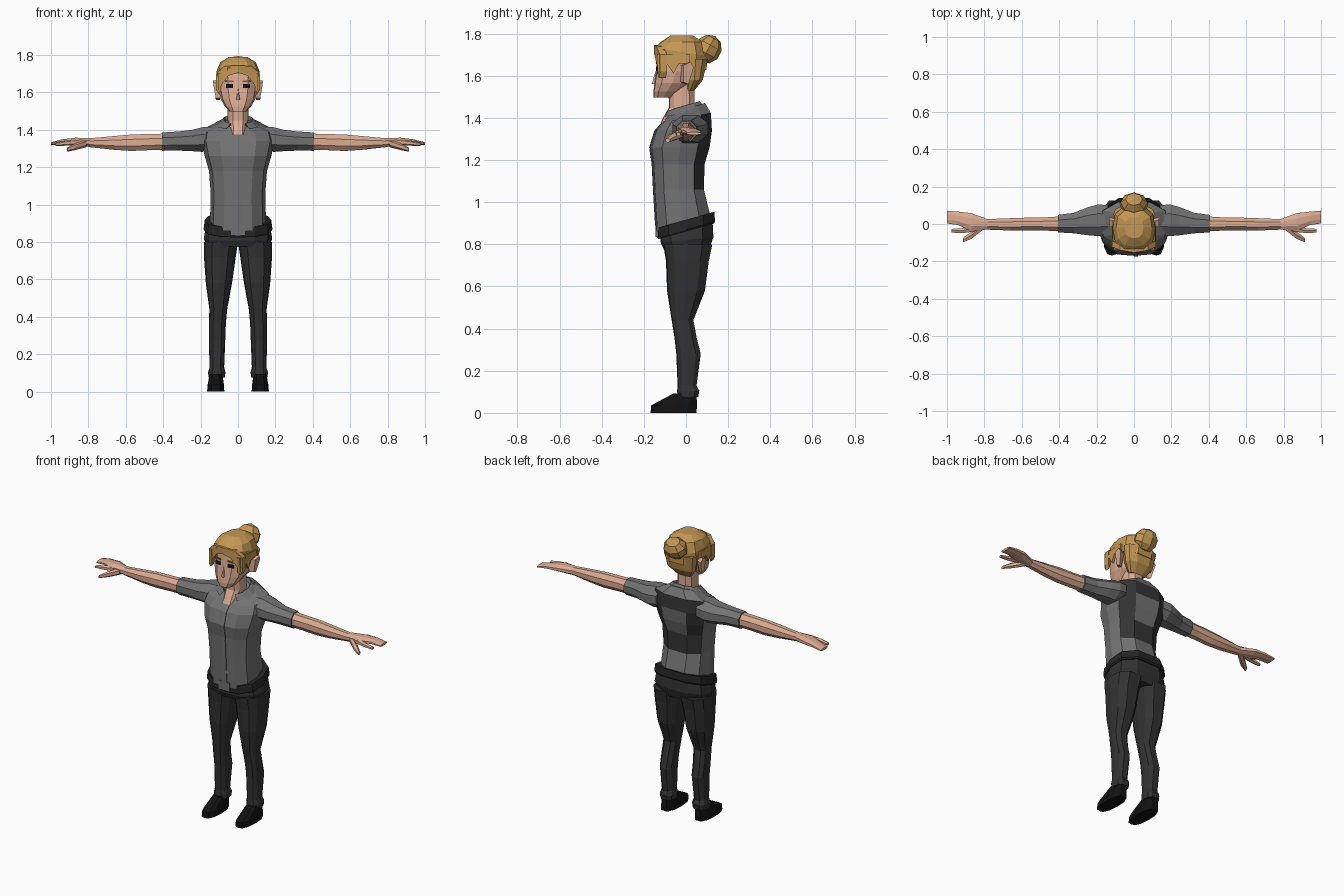
import bpy, bmesh, math
from mathutils import Matrix, Vector

if "Cube" in bpy.data.objects:
    bpy.data.objects.remove(bpy.data.objects["Cube"])


def material(name, r, g, b):
    m = bpy.data.materials.new(name)
    m.diffuse_color = (r, g, b, 1)
    m.use_nodes = True
    m.node_tree.nodes["Principled BSDF"].inputs["Base Color"].default_value = m.diffuse_color
    return m


SKIN = material("skin", 0.72, 0.41, 0.29)
HAIR = material("golden hair", 0.55, 0.31, 0.09)
BROW = material("brown brow", 0.22, 0.11, 0.03)
SHIRT = material("grey shirt", 0.17, 0.17, 0.17)
DARK = material("dark shirt back", 0.035, 0.035, 0.035)
PANTS = material("charcoal trousers", 0.032, 0.032, 0.032)
BELT = material("belt", 0.018, 0.018, 0.018)
BUCKLE = material("buckle grey", 0.16, 0.16, 0.16)
BLACK = material("black", 0.006, 0.006, 0.006)

# Half of a body cross-section, front to back, in -1..1
HALF = [(0, -1), (.5, -.95), (.88, -.6), (1, 0), (.9, .6), (.45, 1)]
SECTION = HALF + [(-x, y) for x, y in reversed(HALF[1:])]


def finish(name, bm, mats, mirror=False, rule=None):
    bmesh.ops.recalc_face_normals(bm, faces=bm.faces)
    me = bpy.data.meshes.new(name)
    if rule:
        for f in bm.faces:
            f.material_index = rule(f.calc_center_median())
    bm.to_mesh(me)
    bm.free()
    for m in mats:
        me.materials.append(m)
    ob = bpy.data.objects.new(name, me)
    bpy.context.collection.objects.link(ob)
    if mirror:
        mod = ob.modifiers.new("mirror", 'MIRROR')
        mod.use_mirror_merge = False
    return ob


def slab(x0, x1, y0, y1, z, tilt=0):
    """Horizontal body section; tilt raises it towards the back."""
    cx, cy, rx, ry = (x0 + x1) / 2, (y0 + y1) / 2, (x1 - x0) / 2, (y1 - y0) / 2
    return [Vector((cx + rx * x, cy + ry * y, z + tilt * (cy + ry * y))) for x, y in SECTION]


def body(hw, y0, y1, z, tilt=0):
    return slab(-hw, hw, y0, y1, z, tilt)


def limb(x, y, z, ry, rz, n=8):
    """Upright section of an arm that runs along x."""
    k = 1 / math.cos(math.pi / n)
    a = [(i + .5) * 2 * math.pi / n for i in range(n)]
    return [Vector((x, y + k * ry * math.cos(t), z + k * rz * math.sin(t))) for t in a]


def loft(rings, cap=True):
    bm = bmesh.new()
    rows = [[bm.verts.new(p) for p in r] for r in rings]
    n = len(rows[0])
    for a, b in zip(rows, rows[1:]):
        for i in range(n):
            j = (i + 1) % n
            bm.faces.new((a[i], a[j], b[j], b[i]))
    if cap:
        bm.faces.new(rows[0])
        bm.faces.new(rows[-1])
    return bm


def prism(a, b):
    """Solid between two matching outlines."""
    return loft([[Vector(p) for p in a], [Vector(p) for p in b]])


def box(centre, size, turn=0):
    bm = bmesh.new()
    bmesh.ops.create_cube(bm, size=1, matrix=Matrix.Translation(centre)
                          @ Matrix.Rotation(turn, 4, 'Z') @ Matrix.Diagonal((*size, 1)))
    return bm


# Shirt, with a dark back panel around a grey patch
def shirt_rule(c):
    back = c.y > .045 and 1.06 < c.z < 1.41
    patch = abs(c.x) < .03 and 1.18 < c.z < 1.34
    return 1 if back and not patch else 0


finish("shirt", loft([
    body(.150, -.142, .118, .895, .25), body(.146, -.152, .085, 1.06), body(.155, -.158, .088, 1.18),
    body(.178, -.170, .112, 1.26), body(.195, -.145, .123, 1.34), body(.185, -.112, .118, 1.40, .2),
    body(.09, -.085, .09, 1.44, .35)]), [SHIRT, DARK], rule=shirt_rule)
front = [(-.144, .89), (-.154, 1.06), (-.160, 1.18), (-.172, 1.26), (-.147, 1.34), (-.116, 1.375)]
finish("shirt_placket", loft([[Vector((x, y + d, z)) for x, d in
       ((.0, -.003), (.022, -.001), (.022, .006), (.0, .004))] for y, z in front]), [SHIRT])
finish("sleeve", loft([
    limb(.14, .02, 1.355, .08, .06), limb(.19, .02, 1.348, .085, .066), limb(.245, .015, 1.343, .075, .057),
    limb(.32, .005, 1.34, .055, .051), limb(.405, .002, 1.337, .047, .049)]), [SHIRT], mirror=True)

# Open collar: the front point of each section is removed
bm = loft([body(.12, -.105, .093, 1.425, .2), body(.078, -.088, .065, 1.46, .3),
           body(.062, -.07, .045, 1.42, .3)], cap=False)
bmesh.ops.delete(bm, geom=[v for v in bm.verts if abs(v.co.x) < .001 and v.co.y < 0], context='VERTS')
finish("collar", bm, [SHIRT])

# Forearm, hand and fingers
finish("forearm", loft([
    limb(.37, .002, 1.337, .040, .043), limb(.46, .0, 1.335, .036, .043), limb(.57, .0, 1.331, .034, .044),
    limb(.66, -.002, 1.330, .033, .037), limb(.79, -.002, 1.331, .028, .024)]), [SKIN], mirror=True)
finish("hand", loft([
    limb(.78, -.002, 1.331, .027, .024), limb(.87, .01, 1.338, .048, .02),
    limb(.94, .03, 1.335, .036, .014), limb(1.0, .037, 1.326, .034, .007)]), [SKIN], mirror=True)
finish("index_finger", loft([
    limb(.85, -.02, 1.335, .02, .016, 6), limb(.92, -.036, 1.329, .013, .012, 6),
    limb(.975, -.036, 1.322, .01, .008, 6)]), [SKIN], mirror=True)
finish("thumb", loft([
    limb(.81, -.015, 1.328, .018, .018, 6), limb(.87, -.06, 1.31, .02, .016, 6),
    limb(.915, -.087, 1.293, .011, .009, 6)]), [SKIN], mirror=True)

# Trousers, belt and shoes
finish("trouser_hips", loft([
    body(.17, -.105, .11, .775), body(.183, -.12, .13, .82, .1), body(.168, -.125, .125, .9, .25)]), [PANTS])
finish("trouser_leg", loft([
    slab(.0, .183, -.108, .125, .80), slab(.012, .182, -.095, .108, .72), slab(.032, .172, -.09, .09, .58),
    slab(.058, .153, -.068, .035, .44), slab(.065, .156, -.055, .05, .36), slab(.068, .156, -.046, .07, .28),
    slab(.074, .152, -.04, .05, .13), slab(.067, .16, -.042, .063, .105), slab(.07, .158, -.04, .058, .075)]),
    [PANTS], mirror=True)
finish("belt", loft([body(.18, -.133, .132, .862, .28), body(.184, -.137, .138, .87, .28),
                     body(.178, -.137, .134, .917, .28)]), [BELT])
finish("belt_buckle", box((0, -.137, .862), (.08, .014, .056)), [BUCKLE])
finish("shoe", loft([slab(.073, .165, -.168, .05, 0), slab(.075, .163, -.166, .052, .035),
                     slab(.083, .152, -.06, .05, .092)]), [BLACK], mirror=True)

# Neck and head
finish("neck", loft([body(.05, -.122, .04, 1.375), body(.05, -.098, .04, 1.42),
                     body(.056, -.08, .04, 1.45), body(.055, -.085, .04, 1.56)]), [SKIN])
finish("head", loft([
    body(.045, -.154, -.06, 1.497), body(.07, -.155, -.03, 1.525), body(.093, -.15, .02, 1.565),
    body(.105, -.142, .05, 1.62), body(.106, -.135, .07, 1.70), body(.08, -.1, .05, 1.75)]), [SKIN])
finish("nose", prism([(-.014, -.14, 1.56), (.014, -.14, 1.56), (0, -.13, 1.63)],
                     [(-.006, -.163, 1.562), (.006, -.163, 1.562), (0, -.143, 1.625)]), [SKIN])
ear = [(-.025, 1.57), (.0, 1.56), (.025, 1.64), (.01, 1.665), (-.025, 1.65)]
finish("ear", prism([(.095, y, z) for y, z in ear], [(.118 + .4 * (z - 1.56) * .4, y + .012, z) for y, z in ear]),
       [SKIN], mirror=True)
finish("eye", box((.045, -.136, 1.634), (.036, .009, .021), .17), [BLACK], mirror=True)
finish("eyebrow", box((.047, -.135, 1.66), (.046, .009, .009), .17), [BROW], mirror=True)

# Hair: crown, nape, parted fringe, side locks and bun
finish("hair_crown", loft([
    body(.112, -.146, .098, 1.66, -.35), body(.114, -.148, .10, 1.71, -.15),
    body(.096, -.12, .08, 1.76), body(.05, -.075, .035, 1.79)]), [HAIR])
finish("hair_nape", loft([body(.055, .0, .04, 1.53), body(.095, .0, .08, 1.58),
                          body(.112, -.01, .102, 1.68)]), [HAIR])
fringe = [(0, 1.705), (.05, 1.69), (.088, 1.64), (.104, 1.59), (.118, 1.62), (.117, 1.70), (.075, 1.74), (0, 1.745)]
finish("hair_fringe", prism([(x, -.153 + 2.2 * x * x, z) for x, z in fringe],
                            [(x, -.12 + 2.2 * x * x, z) for x, z in fringe]), [HAIR], mirror=True)
lock = [(-.138, 1.70), (-.135, 1.605), (-.11, 1.66), (-.085, 1.65), (-.06, 1.61), (-.035, 1.655), (.02, 1.66), (.02, 1.70)]
finish("hair_side_lock", prism([(.09, y, z) for y, z in lock],
                               [(.118 if y > -.1 else .108, y, z) for y, z in lock]), [HAIR], mirror=True)
bm = bmesh.new()
bmesh.ops.create_uvsphere(bm, u_segments=8, v_segments=5, radius=1,
                          matrix=Matrix.Translation((0, .105, 1.727)) @ Matrix.Rotation(-.5, 4, 'X')
                          @ Matrix.Diagonal((.076, .064, .070, 1)))
finish("hair_bun", bm, [HAIR])
